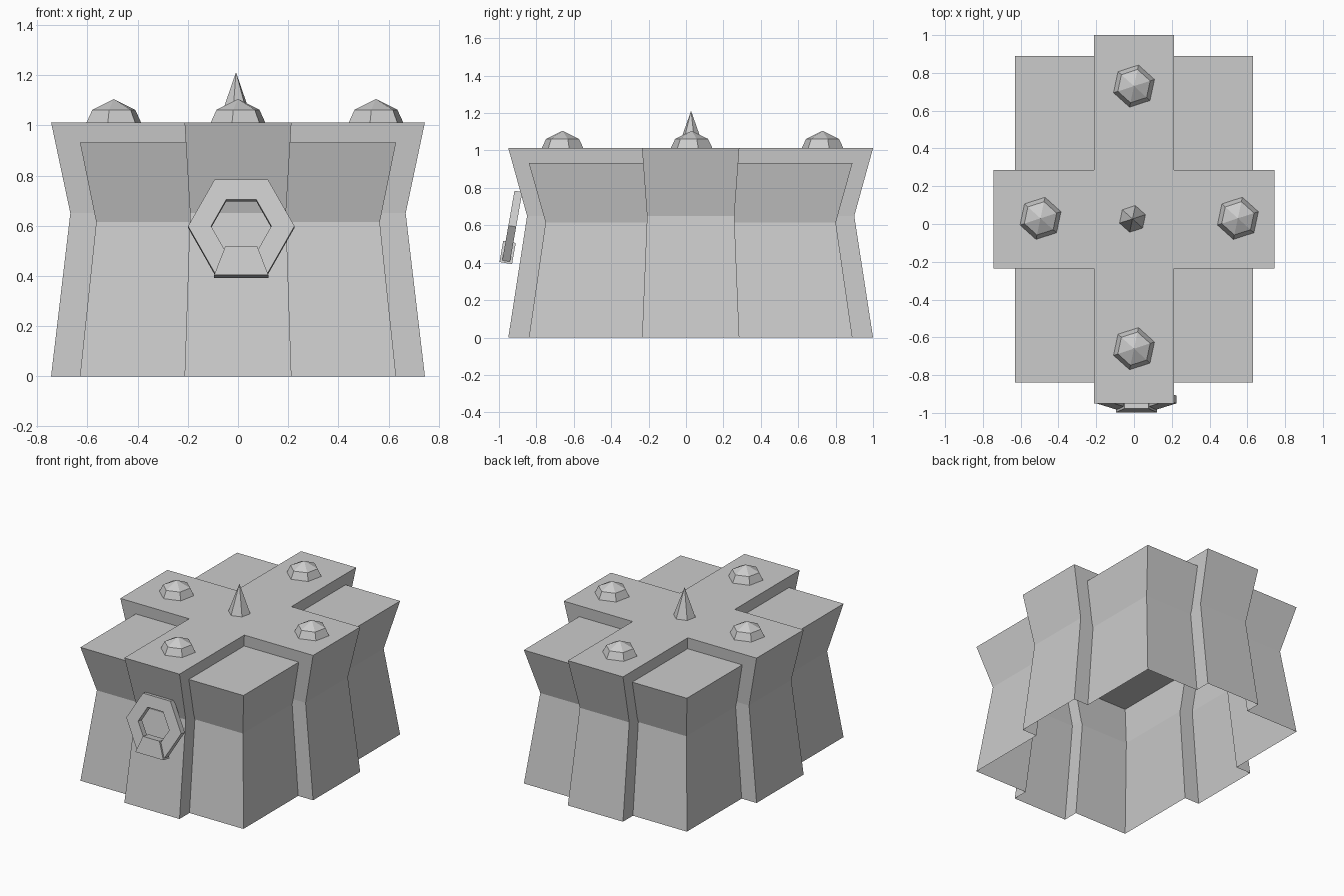
import bpy
import bmesh
from math import cos, sin, radians
from mathutils import Matrix, Vector

cube = bpy.data.objects.get("Cube")
if cube:
    bpy.data.objects.remove(cube, do_unlink=True)

GREY = (0.6, 0.6, 0.6, 1.0)
mat = bpy.data.materials.new("plain_grey")
mat.use_nodes = True
mat.diffuse_color = GREY
mat.node_tree.nodes["Principled BSDF"].inputs["Base Color"].default_value = GREY

MID_Y = 0.025


def loft(name, rings, matrix=Matrix(), loop=False, cap=True):
    """Skin a stack of equal-length rings, capped or closed into a loop."""
    bm = bmesh.new()
    rows = [[bm.verts.new(p) for p in ring] for ring in rings]
    pairs = list(zip(rows, rows[1:]))
    if loop:
        pairs.append((rows[-1], rows[0]))
    for low, high in pairs:
        n = len(low)
        for i in range(n):
            j = (i + 1) % n
            bm.faces.new((low[i], low[j], high[j], high[i]))
    if cap and not loop:
        bm.faces.new(rows[0][::-1])
        bm.faces.new(rows[-1])
    bmesh.ops.remove_doubles(bm, verts=bm.verts, dist=1e-5)
    bmesh.ops.recalc_face_normals(bm, faces=bm.faces)
    mesh = bpy.data.meshes.new(name)
    bm.to_mesh(mesh)
    bm.free()
    mesh.transform(matrix)
    mesh.materials.append(mat)
    obj = bpy.data.objects.new(name, mesh)
    bpy.context.collection.objects.link(obj)
    return obj


def waisted(name, outline, waist, top):
    """Block that narrows to a waist and flares out again at the top."""
    levels = ((0, 1), (waist, 0.897), (top, 1))
    return loft(name, [[(x * s, MID_Y + y * s, z) for x, y in outline]
                       for z, s in levels])


def hexagon(radius, depth):
    return [(radius * cos(radians(60 * i)), depth, 1.03 * radius * sin(radians(60 * i)))
            for i in range(6)]


# Body: a rectangular block joined with a taller cross, open underneath
block = [(0.63, 0.865), (-0.63, 0.865), (-0.63, -0.865), (0.63, -0.865)]
quarter = [(0.745, 0.26), (0.213, 0.26), (0.213, 0.975)]
cross = []
for sx, sy in ((1, 1), (-1, 1), (-1, -1), (1, -1)):
    corner = [(x * sx, y * sy) for x, y in quarter]
    cross += corner if sx * sy > 0 else corner[::-1]

body = waisted("body", block, 0.615, 0.932)
arms = waisted("cross_arms", cross, 0.65, 1.012)
union = body.modifiers.new("join_arms", 'BOOLEAN')
union.operation = 'UNION'
union.solver = 'EXACT'
union.object = arms
bpy.context.view_layer.objects.active = body
bpy.ops.object.modifier_apply(modifier=union.name)
bpy.data.objects.remove(arms, do_unlink=True)

bm = bmesh.new()
bm.from_mesh(body.data)
bottom = [f for f in bm.faces if all(v.co.z < 0.001 for v in f.verts)]
bmesh.ops.delete(bm, geom=bottom, context='FACES')
bm.to_mesh(body.data)
bm.free()


# Roof studs and the central spike
def turned(name, x, y, profile):
    rings = [[(x + r * cos(radians(18 + 60 * i)), y + r * sin(radians(18 + 60 * i)), z)
              for i in range(6)] for r, z in profile]
    return loft(name, rings, cap=False)


DOME = ((0.115, 1.01), (0.09, 1.062), (0.0, 1.105))
for side, x, y in (("left", 0.55, 0.03), ("right", -0.495, 0.03),
                   ("back", 0, 0.73), ("front", 0, -0.66)):
    turned("stud_" + side, x, y, DOME)
turned("spike", -0.008, 0.027, ((0.073, 1.01), (0.0, 1.212)))

# Hexagonal ring hung in front of the sloping front wall
hang = Matrix.Translation(Vector((0.013, -0.929, 0.595))) @ Matrix.Rotation(radians(-10), 4, 'X')
loft("door_ring", [hexagon(0.212, -0.021), hexagon(0.212, 0.021),
                   hexagon(0.12, 0.021), hexagon(0.12, -0.021)], hang, loop=True)

# Thicker wedge over the bottom side of the ring
wedge = [(-0.064, -0.085), (0.064, -0.085), (0.108, -0.2), (-0.108, -0.2)]
loft("door_sill", [[(x, d, z) for x, z in wedge] for d in (-0.034, 0.034)], hang)
